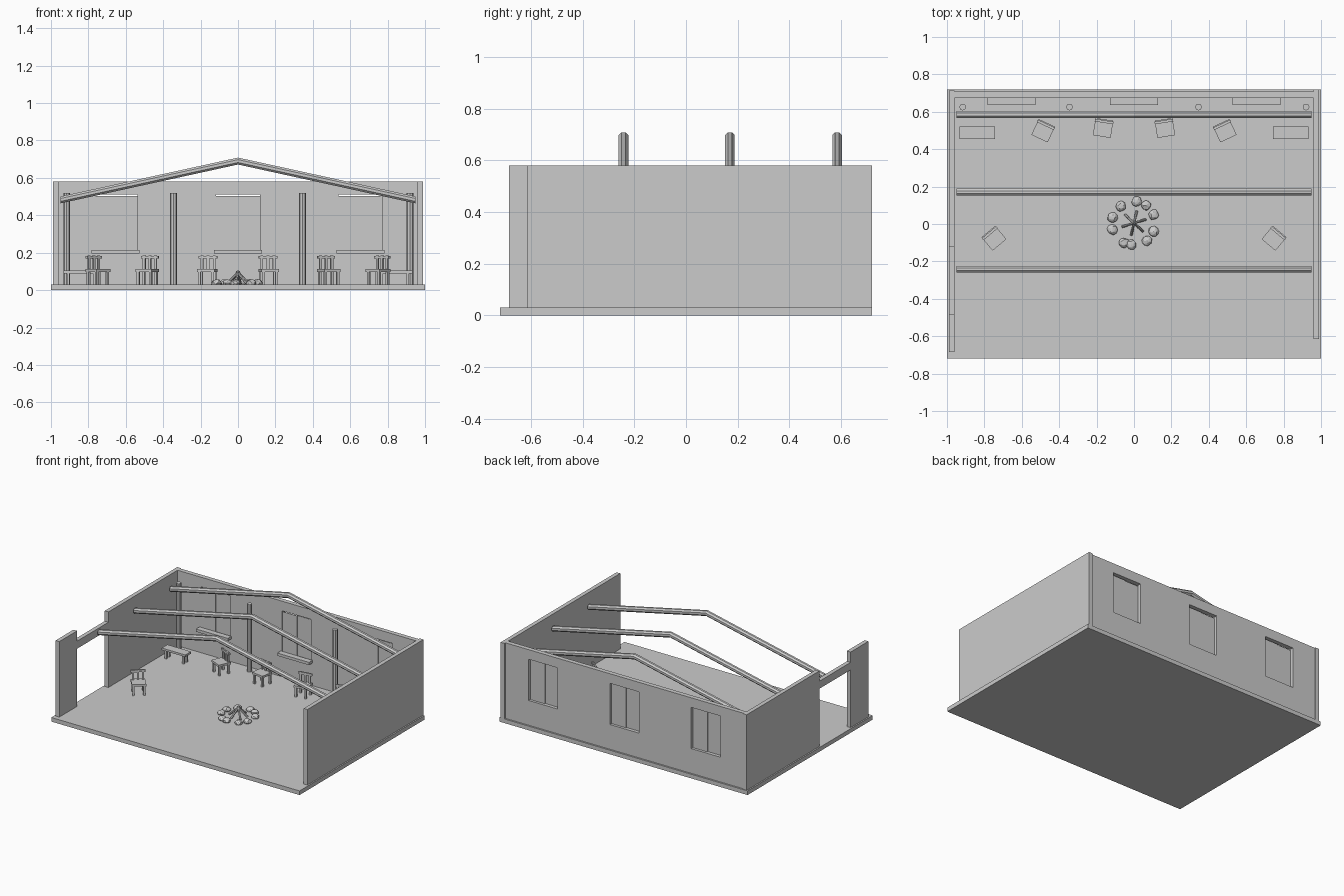
import bpy, bmesh, math, random
from mathutils import Vector, Matrix

if "Cube" in bpy.data.objects:
    bpy.data.objects.remove(bpy.data.objects["Cube"])

random.seed(4)


def finish(name, bm):
    bmesh.ops.recalc_face_normals(bm, faces=bm.faces)
    me = bpy.data.meshes.new(name)
    bm.to_mesh(me)
    bm.free()
    ob = bpy.data.objects.new(name, me)
    bpy.context.collection.objects.link(ob)
    return ob


def add_box(bm, x0, x1, y0, y1, z0, z1):
    m = Matrix.Translation(((x0 + x1) / 2, (y0 + y1) / 2, (z0 + z1) / 2))
    m = m @ Matrix.Diagonal((x1 - x0, y1 - y0, z1 - z0, 1))
    bmesh.ops.create_cube(bm, size=1, matrix=m)


def boxes(name, items):
    bm = bmesh.new()
    for b in items:
        add_box(bm, *b)
    return finish(name, bm)


def add_rod(bm, a, b, r, sides=8, r2=None):
    a, b = Vector(a), Vector(b)
    d = b - a
    m = Matrix.Translation((a + b) / 2) @ d.to_track_quat('Z', 'Y').to_matrix().to_4x4()
    bmesh.ops.create_cone(bm, cap_ends=True, segments=sides, radius1=r,
                          radius2=r if r2 is None else r2, depth=d.length, matrix=m)


# Floor and side walls
F = 0.03
boxes("floor", [(-1, 1, -0.72, 0.72, 0, F)])
boxes("right_wall", [(0.96, 0.99, -0.615, 0.72, F, 0.58)])
boxes("left_wall", [(-0.99, -0.96, -0.12, 0.715, F, 0.58)])
boxes("door_side_wall", [(-0.99, -0.96, -0.685, -0.48, F, 0.58)])
boxes("door_lintel", [(-0.99, -0.96, -0.48, -0.12, 0.45, 0.505)])

# Back wall: lower band, upper band and piers between windows
windows = [-0.655, 0, 0.655]
hw = 0.117
YF, YB = 0.675, 0.708
boxes("back_wall_lower", [(-0.96, 0.96, YF, YB, F, 0.21)])
boxes("back_wall_upper", [(-0.96, 0.96, YF, YB, 0.51, 0.58)])
edges = [-0.96] + [w + s * hw for w in windows for s in (-1, 1)] + [0.96]
boxes("back_wall_piers", [(edges[i], edges[i + 1], YF, YB, 0.21, 0.51)
                          for i in range(0, len(edges), 2)])

# Window panes and sills
for i, w in enumerate(windows):
    boxes(f"window_pane_{i}", [(w - hw, w, 0.678, 0.683, 0.21, 0.503),
                               (w, w + hw, 0.684, 0.689, 0.21, 0.503)])
    boxes(f"window_sill_{i}", [(w - 0.128, w + 0.128, 0.635, YF, 0.195, 0.215)])

# Wall posts
for i, x in enumerate((-0.916, -0.345, 0.345, 0.92)):
    bm = bmesh.new()
    add_rod(bm, (x, 0.625, F), (x, 0.625, 0.52), 0.018)
    finish(f"wall_post_{i}", bm)

# Roof rafters: octagon section swept over the ridge
for i, y in enumerate((-0.242, 0.17, 0.585)):
    bm = bmesh.new()
    rings = []
    for x, z in ((-0.95, 0.482), (0, 0.69), (0.95, 0.482)):
        rings.append([bm.verts.new((x, y + 0.02 * math.cos(a), z + 0.02 * math.sin(a)))
                      for a in [math.pi / 8 + k * math.pi / 4 for k in range(8)]])
    for r, q in zip(rings, rings[1:]):
        for k in range(8):
            n = (k + 1) % 8
            bm.faces.new((r[k], r[n], q[n], q[k]))
    bm.faces.new(rings[0])
    bm.faces.new(rings[-1])
    finish(f"rafter_{i}", bm)

# Benches
for side, x in (("left", -0.838), ("right", 0.838)):
    parts = [(x - 0.095, x + 0.095, 0.455, 0.52, 0.09, 0.105)]
    for lx in (x - 0.07, x + 0.07):
        for ly in (0.47, 0.505):
            parts.append((lx - 0.007, lx + 0.007, ly - 0.007, ly + 0.007, F, 0.09))
    boxes(f"bench_{side}", parts)

# Chairs: seat, legs, slatted back with top rail
chairs = [(-0.485, 0.50, -25), (-0.165, 0.515, -9), (0.165, 0.515, 9),
          (0.485, 0.50, 25), (-0.75, -0.075, 40), (0.75, -0.075, -40)]
for i, (x, y, rot) in enumerate(chairs):
    parts = [(-0.048, 0.048, -0.048, 0.045, 0.098, 0.113)]
    for lx in (-0.036, 0.036):
        for ly in (-0.036, 0.034):
            parts.append((lx - 0.007, lx + 0.007, ly - 0.007, ly + 0.007, F, 0.098))
    for sx in (-0.033, 0, 0.033):
        parts.append((sx - 0.007, sx + 0.007, 0.028, 0.038, 0.113, 0.185))
    parts.append((-0.05, 0.05, 0.026, 0.04, 0.168, 0.183))
    ob = boxes(f"chair_{i}", parts)
    ob.location = (x, y, 0)
    ob.rotation_euler.z = math.radians(rot)

# Ring of fire stones
stones = [(0.015, 0.12), (0.065, 0.10), (0.105, 0.05), (0.105, -0.04), (0.07, -0.09),
          (-0.015, -0.11), (-0.055, -0.10), (-0.115, -0.03), (-0.115, 0.035), (-0.07, 0.095)]
for i, (x, y) in enumerate(stones):
    bm = bmesh.new()
    bmesh.ops.create_icosphere(bm, subdivisions=2, radius=0.028)
    for v in bm.verts:
        v.co *= random.uniform(0.88, 1.08)
        v.co.z *= 0.7
    ob = finish(f"fire_stone_{i}", bm)
    ob.location = (x, y, 0.038)
    ob.rotation_euler.z = random.uniform(0, 6)

# Leaning logs
for i in range(6):
    a = i * math.pi / 3 + 0.3
    c, s = math.cos(a), math.sin(a)
    bm = bmesh.new()
    add_rod(bm, (0.065 * c, 0.005 + 0.065 * s, 0.034), (-0.008 * c, 0.005 - 0.008 * s, 0.10), 0.007, 7)
    finish(f"fire_log_{i}", bm)
